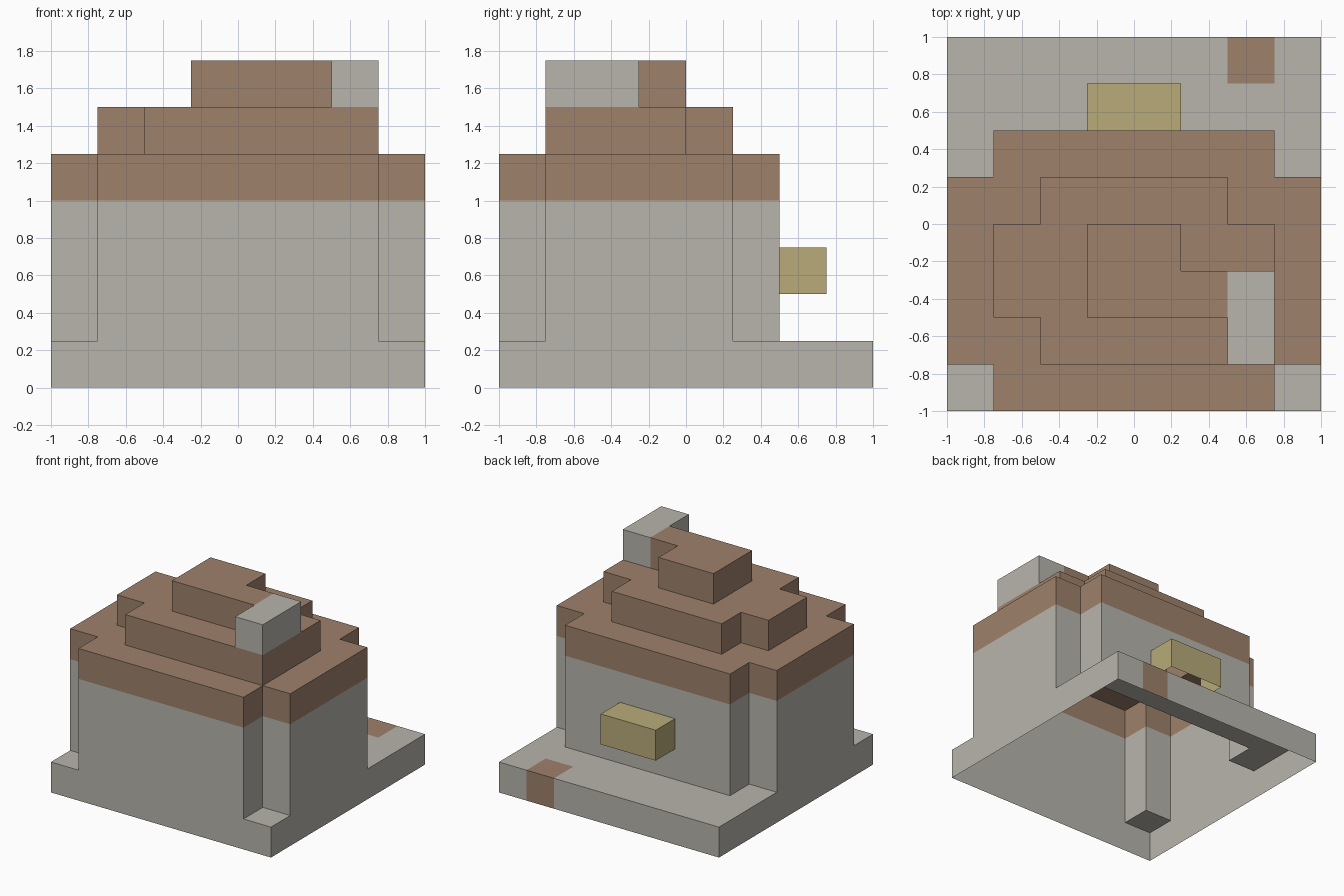
import bpy, bmesh
from mathutils import Vector

if "Cube" in bpy.data.objects:
    bpy.data.objects.remove(bpy.data.objects["Cube"])

U = 0.25  # size of one block


def material(name, rgb):
    m = bpy.data.materials.new(name)
    m.diffuse_color = (*rgb, 1)
    m.use_nodes = True
    m.node_tree.nodes["Principled BSDF"].inputs["Base Color"].default_value = m.diffuse_color
    return m


STONE = material("grey stone", (0.479, 0.462, 0.413))
ROOF = material("brown roof", (0.342, 0.220, 0.147))
LAMP = material("pale yellow", (0.479, 0.407, 0.195))

# Parts as boxes in block units: (x0, x1, y0, y1, z0, z1); later parts replace earlier ones
PARTS = [
    ("foundation", STONE, [(-4, 4, -4, 4, 0, 1)]),
    ("brown_back_block", ROOF, [(2, 3, 3, 4, 0, 1)]),
    ("walls", STONE, [(-3, 3, -4, 2, 1, 4), (-4, 4, -3, 1, 1, 4)]),
    ("roof_lower", ROOF, [(-3, 3, -4, 2, 4, 5), (-4, 4, -3, 1, 4, 5)]),
    ("roof_middle", ROOF, [(-2, 3, -3, 0, 5, 6), (-3, 3, -2, 0, 5, 6), (-2, 2, -3, 1, 5, 6)]),
    ("roof_top", ROOF, [(-1, 1, -2, 0, 6, 7), (1, 2, -2, -1, 6, 7)]),
    ("chimney", STONE, [(2, 3, -3, -1, 6, 7)]),
    ("window_box", LAMP, [(-1, 1, 2, 3, 2, 3)]),
]

# Fill the block grid
cells = {}
for name, _, boxes in PARTS:
    for x0, x1, y0, y1, z0, z1 in boxes:
        for x in range(x0, x1):
            for y in range(y0, y1):
                for z in range(z0, z1):
                    cells[x, y, z] = name

# The model is a hollow shell, open underneath: only outer side and top faces
SIDES = [(1, 0, 0), (-1, 0, 0), (0, 1, 0), (0, -1, 0), (0, 0, 1)]


def build_part(name, mat):
    bm = bmesh.new()
    for cell, owner in cells.items():
        if owner != name:
            continue
        centre = Vector(cell) + Vector((0.5, 0.5, 0.5))
        for side in SIDES:
            n = Vector(side)
            if tuple(a + b for a, b in zip(cell, side)) in cells:
                continue
            u = Vector((n.y, n.z, n.x))
            v = n.cross(u)
            bm.faces.new([bm.verts.new((centre + (n + u * a + v * b) / 2) * U)
                          for a, b in ((-1, -1), (1, -1), (1, 1), (-1, 1))])
    bmesh.ops.remove_doubles(bm, verts=bm.verts[:], dist=0.001)
    mesh = bpy.data.meshes.new(name)
    bm.to_mesh(mesh)
    bm.free()
    mesh.materials.append(mat)
    bpy.context.collection.objects.link(bpy.data.objects.new(name, mesh))


for name, mat, _ in PARTS:
    build_part(name, mat)
